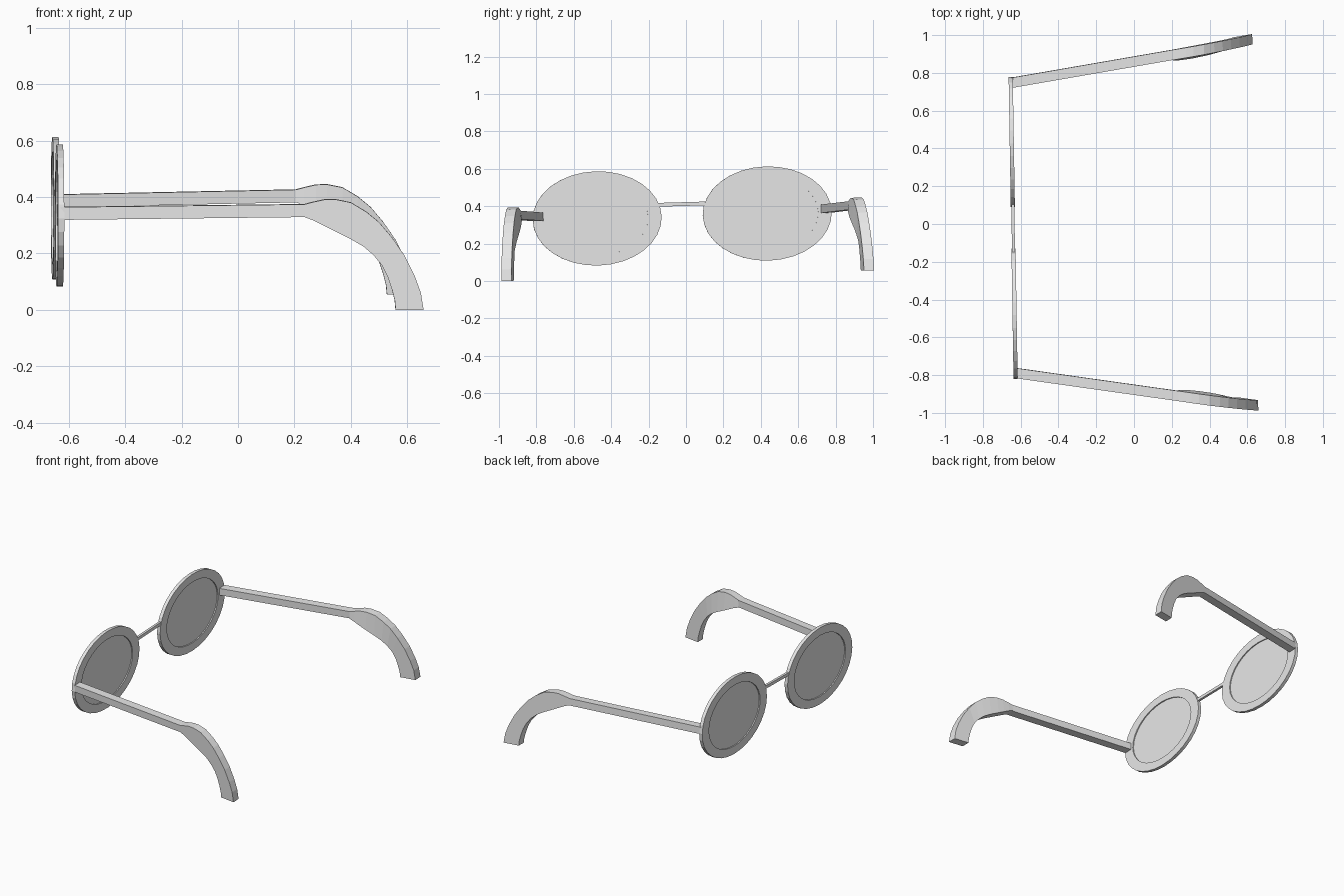
import bpy, bmesh, math
from mathutils import Matrix

cube = bpy.data.objects.get("Cube")
if cube:
    bpy.data.objects.remove(cube, do_unlink=True)

grey = bpy.data.materials.new("light grey")
grey.use_nodes = True
grey.diffuse_color = (0.8, 0.8, 0.8, 1)
grey.node_tree.nodes["Principled BSDF"].inputs["Base Color"].default_value = (0.8, 0.8, 0.8, 1)

# The glasses rest slightly askew: a small yaw and roll of the whole model
POSE = Matrix.Rotation(math.radians(0.93), 4, 'Z') @ Matrix.Rotation(math.radians(1.65), 4, 'X')


def loft(name, sections, closed=False):
    """Skin a row of equal-length point loops; cap the ends unless closed."""
    bm = bmesh.new()
    rows = [[bm.verts.new(p) for p in s] for s in sections]
    n = len(rows[0])
    pairs = list(zip(rows, rows[1:]))
    if closed:
        pairs.append((rows[-1], rows[0]))
    else:
        bm.faces.new(rows[0])
        bm.faces.new(rows[-1])
    for a, b in pairs:
        for i in range(n):
            j = (i + 1) % n
            bm.faces.new((a[i], a[j], b[j], b[i]))
    bmesh.ops.recalc_face_normals(bm, faces=bm.faces)
    bm.transform(POSE)
    me = bpy.data.meshes.new(name)
    bm.to_mesh(me)
    bm.free()
    me.materials.append(grey)
    ob = bpy.data.objects.new(name, me)
    bpy.context.collection.objects.link(ob)
    return ob


LENS_X, LENS_Y, LENS_Z = -0.64, 0.455, 0.3475


def ellipse(x, ry, rz, side, n=32):
    return [(x, side * LENS_Y + ry * math.cos(2 * math.pi * i / n),
             LENS_Z + rz * math.sin(2 * math.pi * i / n)) for i in range(n)]


def temple_y(x):
    """Centre line of a temple, splaying outward towards the ear."""
    return 0.77 + (x + 0.63) * 0.157


def temple_section(x_top, z_top, x_low, z_low, side, flare=0.0):
    """Four corners; flare widens the lower edge inward."""
    h = 0.027
    yt, yl = temple_y(x_top), temple_y(x_low)
    return [(x_top, side * (yt - h), z_top), (x_top, side * (yt + h), z_top),
            (x_low, side * (yl + h), z_low), (x_low, side * (yl - h - flare), z_low)]


# Ear tip outline: outer edge and inner edge, from the bar to the end
OUTER = [(.22, .401), (.25, .409), (.29, .418), (.33, .419), (.385, .408), (.44, .375),
         (.485, .338), (.53, .285), (.575, .22), (.61, .15), (.632, .09), (.642, .028)]
INNER = [(.22, .356), (.25, .345), (.29, .325), (.33, .305), (.385, .278), (.43, .252),
         (.465, .222), (.495, .185), (.515, .145), (.53, .10), (.54, .06), (.543, .028)]

for side, label in ((1, "left"), (-1, "right")):
    # Rim ring with a rectangular cross-section
    t = 0.011
    loft(label + "_rim", [ellipse(LENS_X - t, .345, .252, side), ellipse(LENS_X + t, .345, .252, side),
                          ellipse(LENS_X + t, .273, .2, side), ellipse(LENS_X - t, .273, .2, side)],
         closed=True)
    # Thin lens recessed inside the rim
    loft(label + "_lens", [ellipse(LENS_X + d, .275, .202, side) for d in (-.004, .004)])
    # Straight temple bar
    loft(label + "_temple", [temple_section(-.645, .387, -.645, .342, side),
                             temple_section(.225, .401, .225, .356, side)])
    # Curved ear tip, flared at its start
    loft(label + "_ear_tip", [
        temple_section(*o, *i, side, 0.012 * math.sin(math.pi * min(1, (k + 1) / 8)))
        for k, (o, i) in enumerate(zip(OUTER, INNER))])

# Bridge between the rims
loft("bridge", [[(LENS_X + dx, y, .411 + dz) for dx, dz in
                 ((-.008, -.01), (.008, -.01), (.008, .01), (-.008, .01))] for y in (-.135, .135)])
